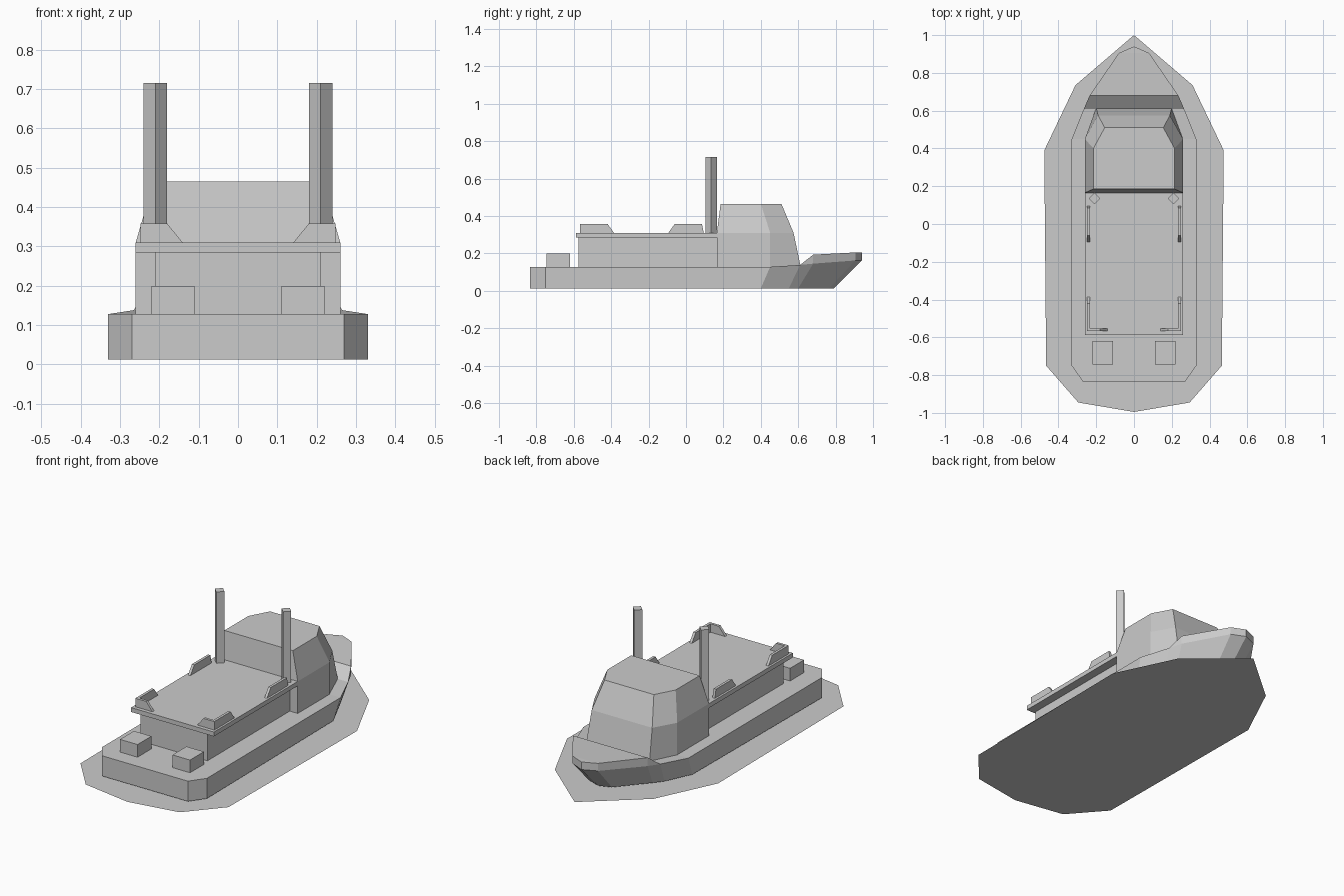
import bpy
import bmesh
import math

cube = bpy.data.objects.get("Cube")
if cube:
    bpy.data.objects.remove(cube, do_unlink=True)

grey = bpy.data.materials.new("light_grey")
grey.use_nodes = True
colour = (0.6, 0.6, 0.6, 1)
grey.diffuse_color = colour
grey.node_tree.nodes["Principled BSDF"].inputs["Base Color"].default_value = colour


def finish(name, bm):
    bmesh.ops.remove_doubles(bm, verts=bm.verts, dist=0.0005)
    bmesh.ops.dissolve_degenerate(bm, edges=bm.edges, dist=0.0005)
    bmesh.ops.recalc_face_normals(bm, faces=bm.faces)
    mesh = bpy.data.meshes.new(name)
    bm.to_mesh(mesh)
    bm.free()
    mesh.materials.append(grey)
    obj = bpy.data.objects.new(name, mesh)
    bpy.context.collection.objects.link(obj)
    return obj


def mirrored(half):
    return half + [(-x, y, z) for x, y, z in reversed(half)]


def shell(name, rows):
    """Loft stern-to-bow half outlines, mirrored across x, and cap both ends."""
    bm = bmesh.new()
    rings = [[bm.verts.new(p) for p in mirrored(row)] for row in rows]
    n = len(rings[0])
    for low, high in zip(rings, rings[1:]):
        for i in range(n):
            j = (i + 1) % n
            bm.faces.new((low[i], low[j], high[j], high[i]))
    for ring in (rings[0], rings[-1]):
        for i in range(n // 2 - 1):
            bm.faces.new((ring[i], ring[i + 1], ring[n - 2 - i], ring[n - 1 - i]))
    return finish(name, bm)


def prism(name, profile, offset):
    """Extrude a flat outline along an offset vector."""
    bm = bmesh.new()
    face = bm.faces.new([bm.verts.new(p) for p in profile])
    grown = bmesh.ops.extrude_face_region(bm, geom=[face], use_keep_orig=True)
    moved = [v for v in grown["geom"] if isinstance(v, bmesh.types.BMVert)]
    bmesh.ops.translate(bm, verts=moved, vec=offset)
    return finish(name, bm)


def box(name, x0, x1, y0, y1, z0, z1):
    return prism(name, [(x0, y0, z0), (x1, y0, z0), (x1, y1, z0), (x0, y1, z0)],
                 (0, 0, z1 - z0))


# Flat sheet of water around the hull
water = bmesh.new()
shore = [(0, -0.995, 0), (0.295, -0.945, 0), (0.465, -0.75, 0),
         (0.475, 0.39, 0), (0.31, 0.735, 0), (0, 1, 0)]
water.faces.new([water.verts.new(p) for p in shore + [(-x, y, z) for x, y, z in shore[-2:0:-1]]])
finish("water_sheet", water)

# Hull: keel outline, knuckle line, then deck edge with raised bow
keel = [(0.27, -0.835, 0.013), (0.33, -0.75, 0.013), (0.32, 0.40, 0.013),
        (0.25, 0.55, 0.013), (0.21, 0.60, 0.013), (0.07, 0.765, 0.013), (0, 0.79, 0.013)]
aft_edge = [(0.27, -0.835, 0.128), (0.33, -0.75, 0.128), (0.33, 0.45, 0.128),
            (0.265, 0.61, 0.138)]
knuckle = aft_edge + [(0.235, 0.68, 0.145), (0.08, 0.905, 0.162), (0, 0.94, 0.162)]
deck = aft_edge + [(0.235, 0.68, 0.193), (0.08, 0.905, 0.205), (0, 0.94, 0.205)]
shell("hull", [keel, knuckle, deck])

# Wheelhouse with angled front corners, tapering towards the roof
shell("wheelhouse", [
    [(0.26, 0.165, 0.12), (0.26, 0.45, 0.12), (0.20, 0.615, 0.12)],
    [(0.26, 0.165, 0.31), (0.26, 0.45, 0.31), (0.19, 0.575, 0.31)],
    [(0.215, 0.185, 0.465), (0.215, 0.40, 0.465), (0.155, 0.51, 0.465)]])

# Aft cabin and its overhanging roof
box("aft_cabin", -0.21, 0.21, -0.575, 0.17, 0.12, 0.285)
box("cabin_roof", -0.26, 0.26, -0.588, 0.17, 0.285, 0.31)

# Paired fittings
for side, s in (("left", 1), ("right", -1)):
    post = [(s * 0.21 + 0.03 * math.cos(a), 0.135 + 0.03 * math.sin(a), 0.305)
            for a in (k * math.pi / 2 for k in range(4))]
    prism(side + "_funnel", post, (0, 0, 0.41))
    box(side + "_deck_locker", s * 0.11, s * 0.22, -0.745, -0.62, 0.12, 0.2)
    x = s * 0.233
    prism(side + "_forward_bulwark",
          [(x, -0.095, 0.309), (x, 0.095, 0.309), (x, 0.085, 0.358), (x, -0.06, 0.358)],
          (s * 0.015, 0, 0))
    prism(side + "_aft_bulwark",
          [(x, -0.567, 0.309), (x, -0.385, 0.309), (x, -0.42, 0.358), (x, -0.567, 0.358)],
          (s * 0.015, 0, 0))
    prism(side + "_stern_bulwark",
          [(s * 0.14, -0.567, 0.309), (s * 0.248, -0.567, 0.309),
           (s * 0.248, -0.567, 0.358), (s * 0.18, -0.567, 0.358)],
          (0, 0.015, 0))
